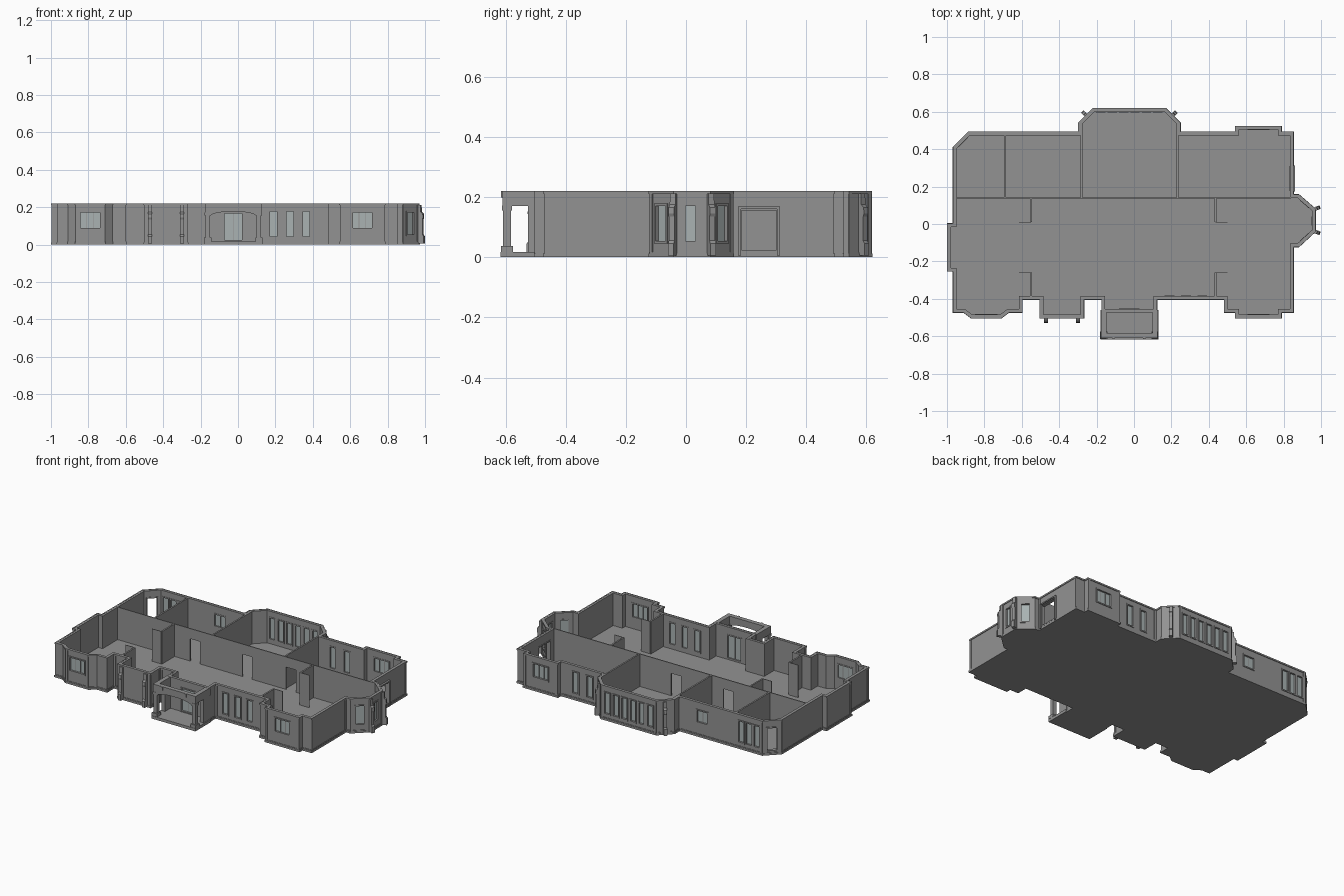
import bpy, bmesh, math
from mathutils import Vector, Matrix

if "Cube" in bpy.data.objects:
    bpy.data.objects.remove(bpy.data.objects["Cube"])

H, T, FLOOR = 0.22, 0.016, 0.012

# Outer footprint, counter-clockwise from the front left corner
OUT = [(-.965, -.47), (-.91, -.47), (-.87, -.50), (-.71, -.50), (-.67, -.47), (-.60, -.47),
       (-.60, -.40), (-.50, -.40), (-.50, -.50), (-.27, -.50), (-.27, -.40), (-.17, -.40),
       (-.17, -.47), (.12, -.47), (.12, -.40), (.485, -.40), (.485, -.47), (.545, -.47),
       (.545, -.50), (.785, -.50), (.785, -.47), (.85, -.47), (.85, -.12), (.88, -.12),
       (.967, -.04), (.967, .08), (.88, .155), (.85, .155), (.85, .49), (.785, .49),
       (.785, .52), (.545, .52), (.545, .49), (.245, .49), (.245, .54), (.17, .615),
       (-.22, .615), (-.295, .54), (-.295, .49), (-.885, .49), (-.965, .41), (-.965, 0),
       (-.995, 0), (-.995, -.25), (-.965, -.25)]


def material(name, *rgb):
    m = bpy.data.materials.new(name)
    m.diffuse_color = (*rgb, 1)
    m.use_nodes = True
    m.node_tree.nodes["Principled BSDF"].inputs["Base Color"].default_value = m.diffuse_color
    return m


stone = material("dark_grey", .29, .29, .29)
glass_mat = material("glass", .40, .45, .45)


def offset(poly, d):
    """Mitred offset of the footprint, positive = outwards."""
    res, n = [], len(poly)
    for i in range(n):
        p, a, b = (Vector(poly[j % n]) for j in (i, i - 1, i + 1))
        e1, e2 = (p - a).normalized(), (b - p).normalized()
        n1, n2 = Vector((e1.y, -e1.x)), Vector((e2.y, -e2.x))
        res.append(tuple(p + (n1 + n2) * d / (1 + n1.dot(n2))))
    return res


def finish(name, bm, mat=stone):
    bmesh.ops.recalc_face_normals(bm, faces=bm.faces)
    me = bpy.data.meshes.new(name)
    bm.to_mesh(me)
    bm.free()
    ob = bpy.data.objects.new(name, me)
    bpy.context.collection.objects.link(ob)
    me.materials.append(mat)
    return ob


def prism(name, poly, z0, z1):
    bm = bmesh.new()
    f = bm.faces.new([bm.verts.new((x, y, z0)) for x, y in poly])
    g = bmesh.ops.extrude_face_region(bm, geom=[f])['geom']
    bmesh.ops.translate(bm, vec=(0, 0, z1 - z0), verts=[v for v in g if isinstance(v, bmesh.types.BMVert)])
    return finish(name, bm)


def ring(name, outer, inner, z0, z1):
    bm = bmesh.new()
    loops = [[bm.verts.new((x, y, z)) for x, y in p]
             for p, z in ((outer, z0), (outer, z1), (inner, z1), (inner, z0))]
    n = len(outer)
    for k in range(4):
        a, b = loops[k], loops[(k + 1) % 4]
        for i in range(n):
            j = (i + 1) % n
            bm.faces.new((a[i], a[j], b[j], b[i]))
    return finish(name, bm)


def box(bm, x0, x1, y0, y1, z0, z1, m=Matrix()):
    s = Matrix.Diagonal((x1 - x0, y1 - y0, z1 - z0, 1))
    t = Matrix.Translation(((x0 + x1) / 2, (y0 + y1) / 2, (z0 + z1) / 2))
    bmesh.ops.create_cube(bm, size=1, matrix=m @ t @ s)


def frame_at(x, y, deg):
    """Local frame: x along the wall, -y pointing outwards."""
    return Matrix.Translation((x, y, 0)) @ Matrix.Rotation(math.radians(deg), 4, 'Z')


# Floor slab, outer walls, cornice and plinth
prism("floor_slab", offset(OUT, .005), 0, FLOOR)
walls = ring("outer_walls", OUT, offset(OUT, -T), FLOOR - .004, H)
ring("cornice", offset(OUT, .004), offset(OUT, -.003), .211, H + .001)

# Windows and doors: x, y, angle, width, bottom, top, glazed, vertical bars
wins = [(-.79, -.50, 0, .11, .085, .175, 1, 2), (.665, -.50, 0, .11, .085, .175, 1, 2),
        (-.025, -.47, 0, .10, .02, .17, 1, 1),
        (.967, .015, 90, .04, .05, .175, 1, 0),
        (.922, -.082, 43, .055, .05, .175, 1, 0), (.922, .119, 139, .055, .05, .175, 1, 0),
        (.85, .243, 90, .125, .02, .16, 0, 0),
        (.665, .52, 180, .11, .085, .175, 1, 2), (-.46, .49, 180, .08, .09, .17, 1, 1),
        (-.925, .45, 225, .065, .025, .175, 0, 0)]
wins += [(.19 + .0875 * i, -.40, 0, .045, .04, .18, 1, 0) for i in range(3)]
wins += [(x, .49, 180, .045, .04, .18, 1, 0) for x in (.44, .34, -.735, -.79, -.845)]
wins += [(-.025 + .061 * (i - 2.5), .615, 180, .042, .04, .18, 1, 0) for i in range(6)]

cut, frames, panes = bmesh.new(), bmesh.new(), bmesh.new()
for x, y, deg, w, z0, z1, glazed, bars in wins:
    m, h, f = frame_at(x, y, deg), w / 2, .004
    box(cut, -h, h, -.015, .035, z0, z1, m)
    for s in (-1, 1):
        box(frames, s * h - f, s * h + f, -.004, T + .002, z0 - f, z1 + f, m)
    for z in (z0, z1):
        box(frames, -h, h, -.004, T + .002, z - f, z + f, m)
    for b in range(bars):
        c = -h + w * (b + 1) / (bars + 1)
        box(frames, c - .002, c + .002, .005, .013, z0, z1, m)
    if glazed:
        box(panes, -h, h, .008, .010, z0, z1, m)
cutter = finish("window_cutter", cut)
cutter.hide_render = True
mod = walls.modifiers.new("openings", 'BOOLEAN')
mod.operation, mod.solver, mod.object = 'DIFFERENCE', 'EXACT', cutter
bpy.context.view_layer.objects.active = walls
bpy.ops.object.modifier_apply(modifier=mod.name)
bpy.data.objects.remove(cutter)
finish("window_frames", frames)
finish("window_glass", panes, glass_mat)

# Plinth, broken into a strip per wall, and flat corner strips on longer walls
bm = bmesh.new()
for i, a in enumerate(OUT):
    p, q = Vector(a), Vector(OUT[(i + 1) % len(OUT)])
    L = (q - p).length
    m = frame_at(p.x, p.y, math.degrees(math.atan2(q.y - p.y, q.x - p.x)))
    box(bm, 0, L, -.003, .003, .006, .018, m)
    if L > .09:
        for s in (0, L - .014):
            box(bm, s, s + .014, -.003, .003, .018, H - .005, m)
finish("plinth_and_corner_strips", bm)

# Inner partitions; the long cross wall has doorways
bm = bmesh.new()
t, edge = .003, -.955
for c in (-.40, -.03, .28):
    box(bm, edge, c - .035, .14 - t, .14 + t, .01, H)
    box(bm, c - .035, c + .035, .14 - t, .14 + t, .155, H)
    edge = c + .035
box(bm, edge, .84, .14 - t, .14 + t, .01, H)
t = .005
for x, y1 in ((-.69, .475), (-.28, .535), (.232, .535)):
    box(bm, x - t, x + t, .14, y1, .01, H)
for x, s in ((-.55, -1), (.435, 1)):
    box(bm, x - t, x + t, .01, .14, .01, H)
    box(bm, x - t, x + t, -.39, -.26, .01, H)
    # short returns beside the wide openings
    x0, x1 = sorted((x, x + s * .065))
    for y in (.01, -.26):
        box(bm, x0, x1, y - .002, y + .002, .01, H)
finish("inner_walls", bm)

# Tapered buttresses
PROFILE = [(.01, .005), (-.03, .005), (-.03, .045), (-.023, .055), (-.023, .135),
           (-.027, .145), (-.025, .165), (-.014, .175), (-.012, .212), (.01, .212)]
bm = bmesh.new()
for x, y, deg in ((-.47, -.50, 0), (-.30, -.50, 0), (.967, -.04, 70), (.967, .08, 110),
                  (.205, .58, 135), (-.255, .58, 225)):
    m = frame_at(x, y, deg)
    a, b = ([bm.verts.new(m @ Vector((s, d, z))) for d, z in PROFILE] for s in (-.01, .01))
    bm.faces.new(a)
    bm.faces.new(b)
    for i in range(len(a)):
        j = (i + 1) % len(a)
        bm.faces.new((a[i], a[j], b[j], b[i]))
finish("buttresses", bm)

# Entrance porch: slab, columns, side beams
bm = bmesh.new()
box(bm, -.18, .13, -.617, -.46, 0, .018)
for x in (-.162, .112):
    box(bm, x - .019, x + .019, -.615, -.575, .018, .038)
    box(bm, x - .012, x + .012, -.608, -.582, .038, .17)
    box(bm, x - .016, x + .016, -.612, -.578, .155, .172)
    box(bm, x - .014, x + .014, -.61, -.46, .17, H)
    box(bm, x - .012, x + .012, -.525, -.46, .018, .17)
for x in (-.11, .055):
    box(bm, x - .006, x + .006, -.616, -.60, .198, H)
finish("porch", bm)

# Arched front beam of the porch
arch = [(-.17, H), (-.17, .155), (-.145, .155)]
arch += [(-.025 - .12 * math.cos(math.pi * i / 12), .155 + .022 * math.sin(math.pi * i / 12)) for i in range(1, 12)]
arch += [(.095, .155), (.12, .155), (.12, H)]
beam = prism("porch_arch", arch, 0, .028)
beam.data.transform(Matrix.Translation((0, -.582, 0)) @ Matrix.Rotation(math.pi / 2, 4, 'X'))

# Raised surround of the wide side doorway
bm = bmesh.new()
for y in (.178, .308):
    box(bm, .84, .862, y - .005, y + .005, .005, .168)
box(bm, .84, .862, .178, .308, .16, .168)
finish("side_door_surround", bm)
